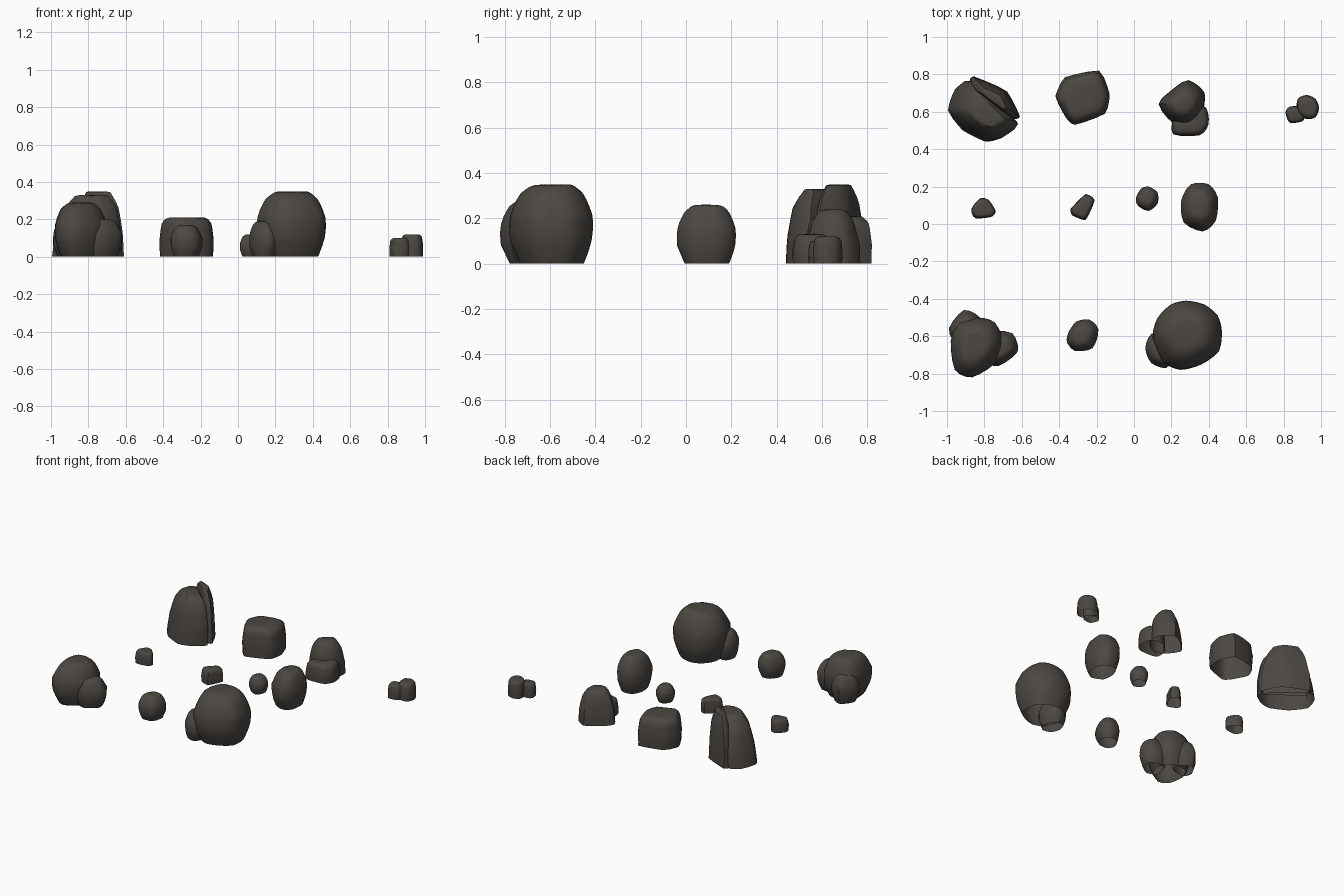
import bpy
import bmesh
from mathutils import Vector

default_cube = bpy.data.objects.get("Cube")
if default_cube:
    bpy.data.objects.remove(default_cube, do_unlink=True)

# One dark stone colour
stone = bpy.data.materials.new("dark_stone")
stone.use_nodes = True
stone_colour = (0.072, 0.065, 0.055, 1)
stone.diffuse_color = stone_colour
shader = next(n for n in stone.node_tree.nodes if n.type == 'BSDF_PRINCIPLED')
shader.inputs["Base Color"].default_value = stone_colour
shader.inputs["Roughness"].default_value = 0.9

# Side profiles: (fraction of height, fraction of outline)
BOULDER = ((-.12, .6), (0, .76), (.3, .98), (.6, 1), (.88, .76), (1, .48))
BLOCK = ((-.2, .93), (0, .97), (.4, 1), (.85, .92), (1, .72))
SPIRE = ((-.15, 1), (0, 1), (.35, .96), (.75, .8), (1, .48))


def axis_range(points, axis):
    values = [p[axis] for p in points]
    return min(values), max(values)


def fit(verts, outline, height):
    """Restore the footprint and height lost by rounding the corners."""
    for axis in range(2):
        low, high = axis_range([v.co for v in verts], axis)
        want_low, want_high = axis_range(outline, axis)
        for v in verts:
            share = (v.co[axis] - low) / (high - low)
            v.co[axis] = want_low + share * (want_high - want_low)
    top = max(v.co.z for v in verts)
    for v in verts:
        v.co.z *= height / top


def rock(name, profile, height, outline, lean=(0, 0), rounding=2):
    """Hull of scaled outlines, rounded, then cut flat at the ground.
    Outline, height and lean are in hundredths of a unit."""
    outline = [Vector((x, y)) / 100 for x, y in outline]
    height /= 100
    centre = sum(outline, Vector((0, 0))) / len(outline)
    tilt = Vector(lean) / 100

    bm = bmesh.new()
    for level, size in profile:
        for point in outline:
            spot = centre + (point - centre) * size + tilt * level
            bm.verts.new((spot.x, spot.y, level * height))
    hull = bmesh.ops.convex_hull(bm, input=bm.verts)
    loose = {g for g in hull["geom_interior"] + hull["geom_unused"]
             if isinstance(g, bmesh.types.BMVert)}
    bmesh.ops.delete(bm, geom=list(loose), context='VERTS')

    # Break the hull up and soften its corners
    bmesh.ops.subdivide_edges(bm, edges=bm.edges, cuts=2, use_grid_fill=True)
    for step in range(rounding):
        bmesh.ops.smooth_vert(bm, verts=bm.verts, factor=0.5,
                              use_axis_x=True, use_axis_y=True, use_axis_z=True)
    fit(list(bm.verts), outline, height)

    # Open, flat underside
    geometry = list(bm.verts) + list(bm.edges) + list(bm.faces)
    bmesh.ops.bisect_plane(bm, geom=geometry, plane_co=(0, 0, 0),
                           plane_no=(0, 0, 1), clear_inner=True)
    bmesh.ops.recalc_face_normals(bm, faces=bm.faces)

    mesh = bpy.data.meshes.new(name)
    bm.to_mesh(mesh)
    bm.free()
    mesh.materials.append(stone)
    obj = bpy.data.objects.new(name, mesh)
    bpy.context.collection.objects.link(obj)
    bpy.ops.object.select_all(action='DESELECT')
    obj.select_set(True)
    bpy.context.view_layer.objects.active = obj
    bpy.ops.object.shade_smooth_by_angle(angle=0.7)
    return obj


# Back row: split spire, block, leaning rock and small double stone
rock("split_rock_front", SPIRE, 33,
     [(-100, 60), (-96, 71), (-88, 77), (-80, 68), (-72, 60),
      (-62, 53), (-72, 46), (-80, 44), (-92, 50)], lean=(3, 0), rounding=1)
rock("split_rock_back_slab", SPIRE, 35,
     [(-87, 79), (-68, 71), (-61, 57), (-66, 56), (-80, 66), (-88, 72)],
     rounding=1)
rock("square_block", BLOCK, 21,
     [(-42, 68), (-37, 78), (-18, 82), (-13, 69), (-15, 59), (-32, 53),
      (-36, 57)], rounding=1)
rock("leaning_rock_peak", SPIRE, 24,
     [(13, 64), (20, 70), (29, 77), (38, 70), (37, 60), (30, 53), (21, 54)])
rock("leaning_rock_foot", BLOCK, 13,
     [(21, 57), (20, 47), (36, 47), (40, 53), (39, 62), (30, 65)])
rock("double_stone_low", BLOCK, 10,
     [(81, 60), (83, 63), (89, 63), (92, 59), (90, 55), (83, 54)])
rock("double_stone_high", BLOCK, 12,
     [(87, 67), (92, 69), (97, 67), (99, 62), (97, 57), (92, 56), (87, 60)])

# Middle row: three pebbles and an upright stone
rock("left_pebble", BLOCK, 9,
     [(-87, 8), (-82, 14), (-78, 13), (-74, 7), (-76, 4), (-85, 3)])
rock("angular_pebble", BLOCK, 10,
     [(-34, 8), (-26, 16), (-21, 13), (-26, 2), (-33, 5)], rounding=1)
rock("round_pebble", BOULDER, 12,
     [(1, 14), (4, 19), (8, 20), (13, 17), (13, 11), (8, 7), (2, 10)])
rock("upright_stone", BOULDER, 26,
     [(30, 22), (40, 22), (45, 15), (44, 2), (37, -4), (26, 1), (25, 13)])

# Front row: lumpy cluster, small stone and the large boulder
rock("cluster_main", BOULDER, 29,
     [(-98, -62), (-94, -52), (-83, -50), (-75, -52), (-70, -62),
      (-74, -74), (-87, -82), (-96, -78)])
rock("cluster_back_lump", BOULDER, 20,
     [(-99, -56), (-91, -46), (-83, -50), (-80, -60), (-95, -64)])
rock("cluster_side_lump", BOULDER, 20,
     [(-78, -57), (-65, -58), (-62, -68), (-73, -76), (-82, -72)])
rock("small_stone", BOULDER, 17,
     [(-35, -58), (-31, -52), (-24, -51), (-19, -56), (-22, -67),
      (-32, -68), (-36, -63)])
rock("large_boulder", BOULDER, 35,
     [(10, -60), (13, -50), (20, -43), (28, -41), (38, -43), (45, -49),
      (47, -57), (46, -68), (36, -75), (25, -78), (16, -74)])
rock("large_boulder_side_lump", BOULDER, 19,
     [(6, -66), (9, -58), (18, -58), (22, -70), (17, -77), (9, -74)])
